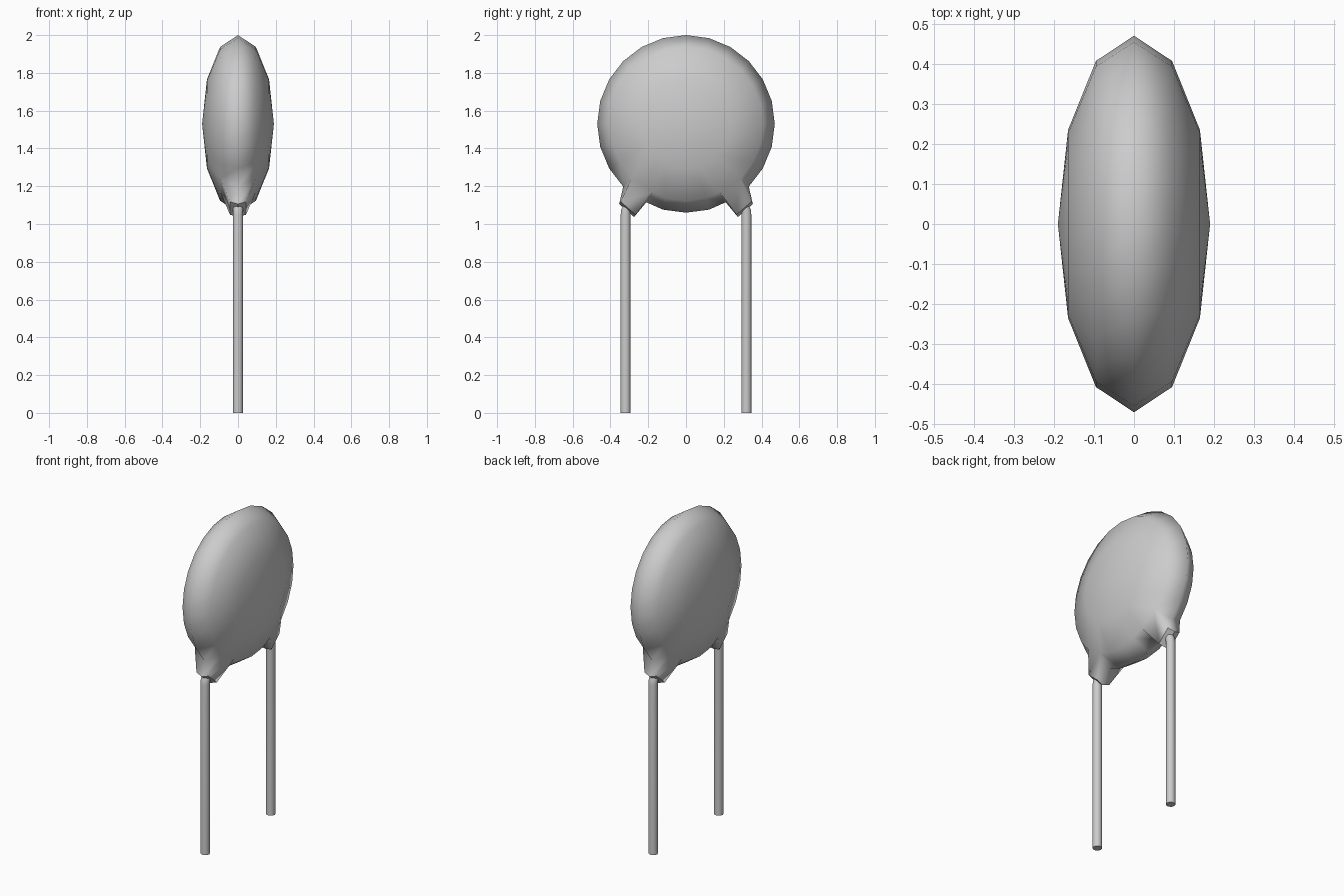
import bpy, bmesh, math
from mathutils import Vector, Matrix

if "Cube" in bpy.data.objects:
    bpy.data.objects.remove(bpy.data.objects["Cube"])

R, HALF_T, CZ = 0.47, 0.19, 1.53   # disc radius, half thickness, centre height

# Body: flattened sphere with its poles along x
bm = bmesh.new()
bmesh.ops.create_uvsphere(bm, u_segments=24, v_segments=6, radius=1,
                          matrix=Matrix.Rotation(math.pi / 2, 4, 'Y'))
for v in bm.verts:
    v.co = Vector((v.co.x * HALF_T, v.co.y * R, v.co.z * R + CZ))
for f in bm.faces:
    f.smooth = True


def angle_from_down(co):
    return math.degrees(math.atan2(abs(co.y), CZ - co.z))


# Lead sockets: pull two rim faces per side out into tapered stubs
for side in (-1, 1):
    bm.faces.ensure_lookup_table()
    picked = []
    for f in bm.faces:
        c = f.calc_center_median()
        if c.y * side > 0 and abs(c.x) < 0.08 and 30 < angle_from_down(c) < 45:
            picked.append(f)
    base = {v for f in picked for v in f.verts}
    # slightly widen the lower root of the stub
    lower = [v for v in base if angle_from_down(v.co) < 37]
    ext = bmesh.ops.extrude_face_region(bm, geom=picked)
    tip = [g for g in ext['geom'] if isinstance(g, bmesh.types.BMVert)]
    caps = [g for g in ext['geom'] if isinstance(g, bmesh.types.BMFace)]
    bmesh.ops.delete(bm, geom=[f for f in picked if f.is_valid], context='FACES_ONLY')
    for v in lower:
        if v.is_valid:
            v.co.y -= side * 0.025
            v.co.z -= 0.008
    for v in tip:
        outer = angle_from_down(v.co) > 37
        mid = abs(v.co.x) < 0.01
        y, z = (0.354, 1.106) if outer else (0.275, 1.037)
        if not mid:
            y, z = y - 0.008, z + 0.012
        v.co = Vector((0 if mid else math.copysign(0.042, v.co.x), side * y, z))
    for f in caps:
        f.smooth = False
        for e in f.edges:
            if not all(lf in caps for lf in e.link_faces):
                e.smooth = False
bmesh.ops.recalc_face_normals(bm, faces=bm.faces)
mesh = bpy.data.meshes.new("disc_body")
bm.to_mesh(mesh)
bm.free()
bpy.context.collection.objects.link(bpy.data.objects.new("disc_body", mesh))


# Wire leads: bevelled paths bending into the sockets
def lead(name, side):
    path = [(0.29, 1.115), (0.308, 1.09), (0.318, 1.07), (0.32, 1.05), (0.32, 0)]
    cu = bpy.data.curves.new(name, 'CURVE')
    cu.dimensions = '3D'
    cu.bevel_depth = 0.027
    cu.bevel_resolution = 3
    cu.use_fill_caps = True
    sp = cu.splines.new('POLY')
    sp.points.add(len(path) - 1)
    for p, (y, z) in zip(sp.points, path):
        p.co = (0, side * y, z, 1)
    sp.use_smooth = True
    ob = bpy.data.objects.new(name, cu)
    bpy.context.collection.objects.link(ob)
    bpy.ops.object.select_all(action='DESELECT')
    bpy.context.view_layer.objects.active = ob
    ob.select_set(True)
    bpy.ops.object.convert(target='MESH')
    bpy.ops.object.shade_smooth_by_angle(angle=math.radians(50))


lead("left_lead", -1)
lead("right_lead", 1)
